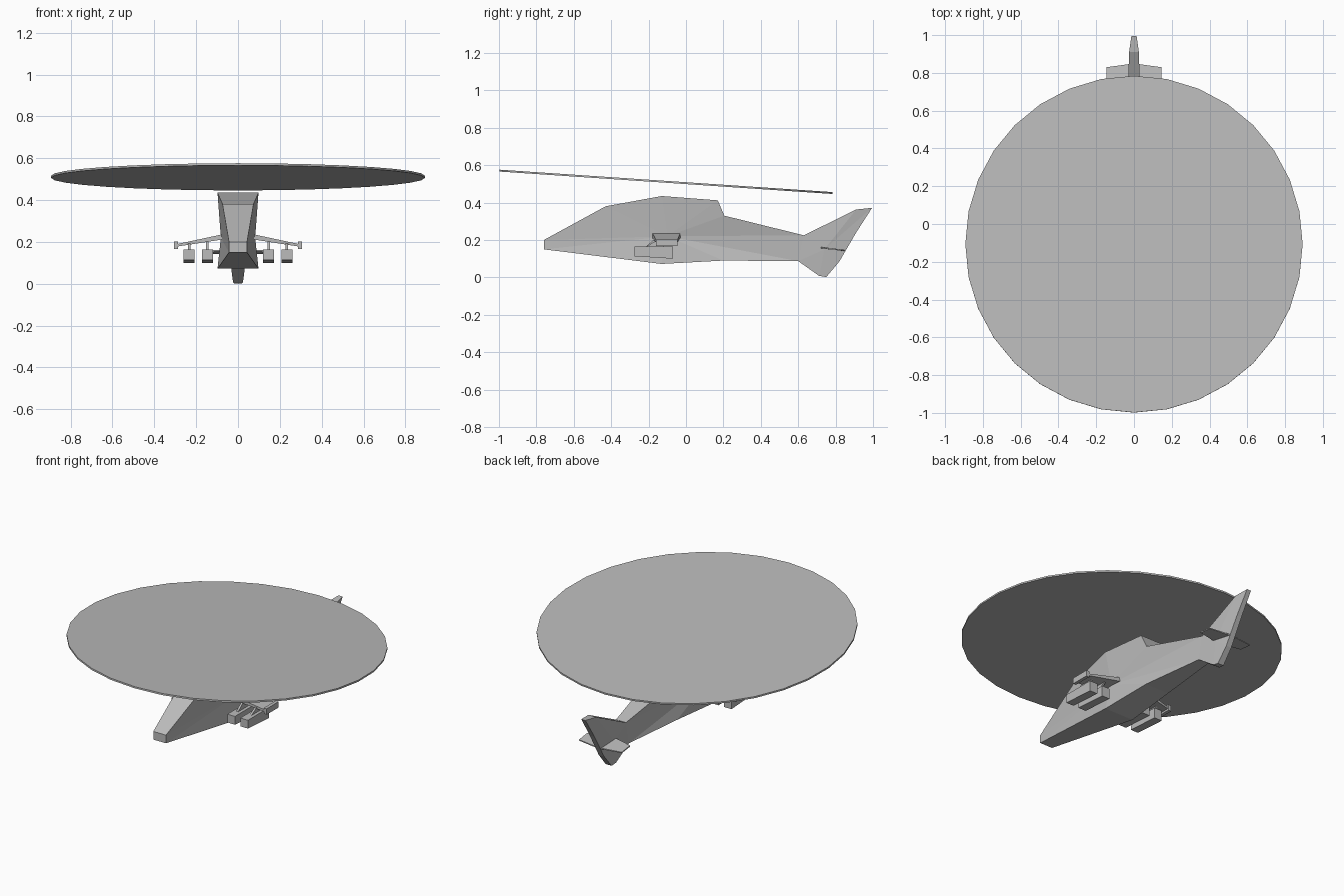
import bpy, bmesh, math

cube = bpy.data.objects.get("Cube")
if cube:
    bpy.data.objects.remove(cube)

grey = bpy.data.materials.new("plain grey")
grey.use_nodes = True
grey.diffuse_color = (0.5, 0.5, 0.5, 1)
grey.node_tree.nodes["Principled BSDF"].inputs["Base Color"].default_value = (0.5, 0.5, 0.5, 1)


def finish(name, bm):
    bmesh.ops.recalc_face_normals(bm, faces=bm.faces)
    mesh = bpy.data.meshes.new(name)
    bm.to_mesh(mesh)
    bm.free()
    mesh.materials.append(grey)
    obj = bpy.data.objects.new(name, mesh)
    bpy.context.collection.objects.link(obj)
    return obj


def hull(name, outline, hub):
    """Side outline of (y, z, half width), with each side fanned around a hub point."""
    bm = bmesh.new()
    rims = []
    for s in (-1, 1):
        rim = [bm.verts.new((s * w, y, z)) for y, z, w in outline]
        mid = bm.verts.new((s * hub[2], hub[0], hub[1]))
        for i in range(len(rim)):
            bm.faces.new((rim[i - 1], rim[i], mid))
        rims.append(rim)
    a, b = rims
    for i in range(len(a)):
        bm.faces.new((a[i - 1], a[i], b[i], b[i - 1]))
    return finish(name, bm)


def loft(name, first, second):
    """Solid between two four-cornered sections."""
    bm = bmesh.new()
    a = [bm.verts.new(p) for p in first]
    b = [bm.verts.new(p) for p in second]
    bm.faces.new(a)
    bm.faces.new(b)
    for i in range(4):
        bm.faces.new((a[i - 1], a[i], b[i], b[i - 1]))
    return finish(name, bm)


def across(x, front, back, low, high):
    """Section at constant x."""
    return [(x, front, low), (x, back, low), (x, back, high), (x, front, high)]


def level(z, x, half, front, back):
    """Section at constant z."""
    return [(x - half, front, z), (x + half, front, z), (x + half, back, z), (x - half, back, z)]


# Fuselage and tail fin
hull("fuselage", [(-0.76, 0.2, 0.043), (-0.43, 0.38, 0.074), (-0.13, 0.435, 0.098),
                  (0.17, 0.412, 0.09), (0.205, 0.33, 0.08), (0.63, 0.225, 0.034),
                  (0.6, 0.087, 0.034), (0.2, 0.09, 0.08), (-0.13, 0.072, 0.098),
                  (-0.76, 0.15, 0.043)], (-0.1, 0.22, 0.082))
hull("tail_fin", [(0.63, 0.225, 0.034), (0.91, 0.363, 0.026), (0.995, 0.372, 0.014),
                  (0.91, 0.24, 0.016), (0.82, 0.085, 0.018), (0.75, 0.002, 0.02),
                  (0.712, 0.008, 0.024), (0.6, 0.087, 0.034)], (0.74, 0.15, 0.03))

# Rotor disc, leaning up at the front
bm = bmesh.new()
bmesh.ops.create_cone(bm, cap_ends=True, segments=32, radius1=0.893, radius2=0.893, depth=0.01)
rotor = finish("rotor_disc", bm)
rotor.location = (0, -0.107, 0.511)
rotor.rotation_euler = (-math.radians(3.85), 0, 0)

for side, s in (("right", -1), ("left", 1)):
    # Stub wing with tip block
    loft(side + "_wing", across(s * 0.07, -0.18, -0.03, 0.212, 0.237),
         across(s * 0.29, -0.155, -0.05, 0.178, 0.19))
    loft(side + "_wing_tip", across(s * 0.287, -0.16, -0.045, 0.167, 0.203),
         across(s * 0.307, -0.16, -0.045, 0.167, 0.203))
    # Weapon pods on forward-slanted pylons
    for place, x in (("inner", 0.146), ("outer", 0.234)):
        loft(f"{side}_{place}_pod",
             [(s * x - 0.026, -0.275, 0.113), (s * x + 0.026, -0.275, 0.113),
              (s * x + 0.026, -0.07, 0.1), (s * x - 0.026, -0.07, 0.1)],
             level(0.164, s * x, 0.026, -0.275, -0.07))
        loft(f"{side}_{place}_pylon", level(0.16, s * x, 0.006, -0.22, -0.13),
             level(0.207 if place == "inner" else 0.193, s * x, 0.006, -0.165, -0.07))
    # Tailplane, nose raised slightly
    loft(side + "_tailplane",
         [(0, 0.715, 0.156), (0, 0.85, 0.14), (0, 0.85, 0.147), (0, 0.715, 0.165)],
         [(s * 0.145, 0.75, 0.152), (s * 0.145, 0.83, 0.143),
          (s * 0.145, 0.83, 0.149), (s * 0.145, 0.75, 0.16)])
